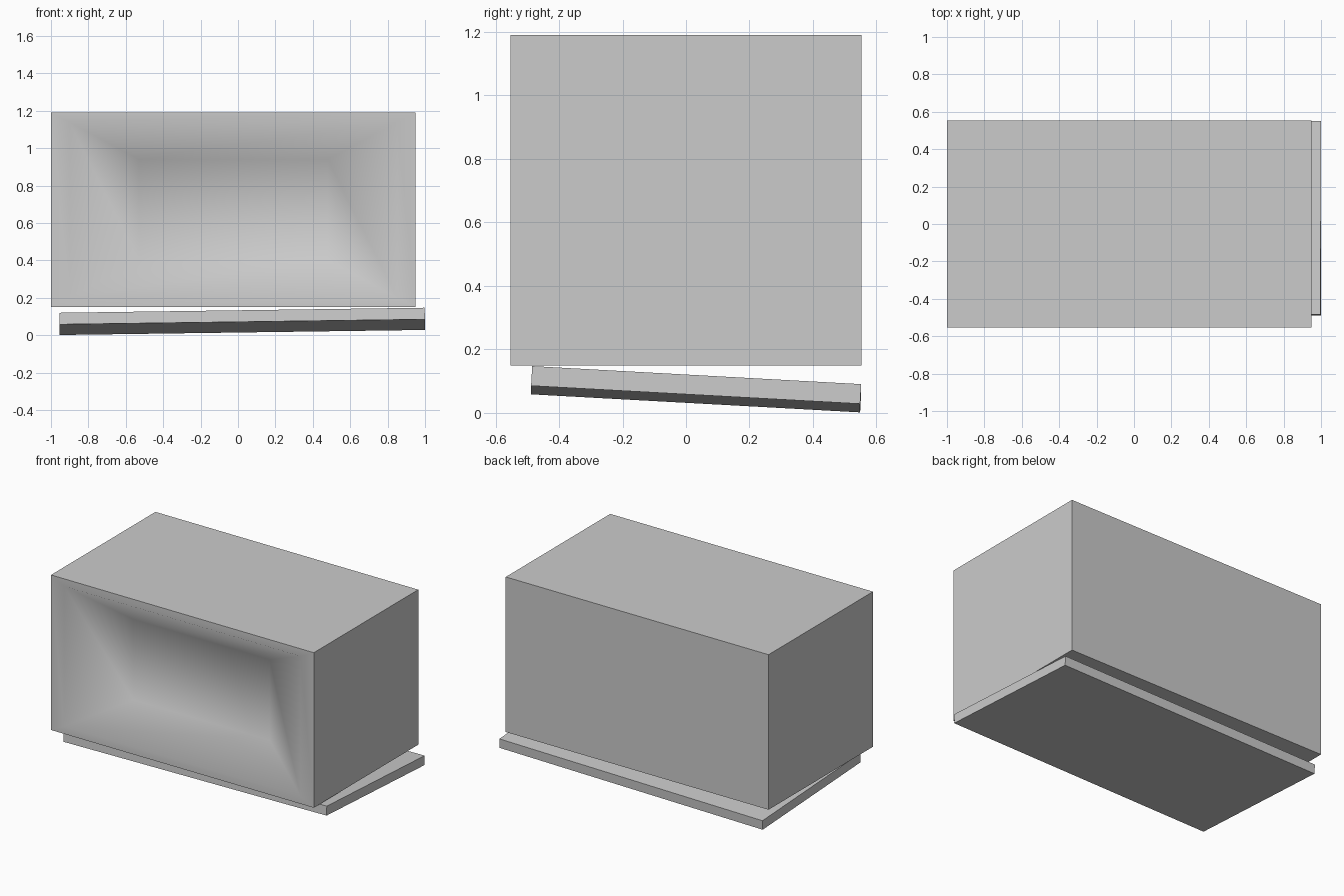
import bpy, bmesh, math
from mathutils import Matrix

if "Cube" in bpy.data.objects:
    bpy.data.objects.remove(bpy.data.objects["Cube"])


def box_mesh(size, loc):
    bm = bmesh.new()
    bmesh.ops.create_cube(bm, size=1, matrix=Matrix.Translation(loc) @ Matrix.Diagonal((*size, 1)))
    return bm


def finish(bm, name):
    bmesh.ops.recalc_face_normals(bm, faces=bm.faces)
    mesh = bpy.data.meshes.new(name)
    bm.to_mesh(mesh)
    bm.free()
    ob = bpy.data.objects.new(name, mesh)
    bpy.context.collection.objects.link(ob)
    return ob


def inset_to(bm, face, half_x, half_z, y):
    """Inset a front face and place the new inner rectangle."""
    c = face.calc_center_median()
    bmesh.ops.inset_individual(bm, faces=[face], thickness=0.02)
    for v in face.verts:
        v.co.x = c.x + math.copysign(half_x, v.co.x - c.x)
        v.co.z = c.z + math.copysign(half_z, v.co.z - c.z)
        v.co.y = y


# Cabinet: box with a softly shaded, funnel-shaped recess in the front
bm = box_mesh((1.95, 1.107, 1.04), (-0.025, 0, 0.67))
front = min(bm.faces, key=lambda f: f.calc_center_median().y)
inset_to(bm, front, 0.877, 0.47, -0.5535)
inset_to(bm, front, 0.505, 0.27, -0.35)
cabinet = finish(bm, "cabinet")
bpy.context.view_layer.objects.active = cabinet
cabinet.select_set(True)
bpy.ops.object.shade_smooth_by_angle(angle=math.radians(65))

# Base slab: thin board, slightly tilted under the cabinet
slab = finish(box_mesh((1.953, 1.038, 0.062), (0, 0, 0)), "base_slab")
slab.location = (0.0225, 0.032, 0.0745)
slab.rotation_euler = (-math.atan(0.057 / 1.04), -math.atan(0.027 / 1.955), 0)
